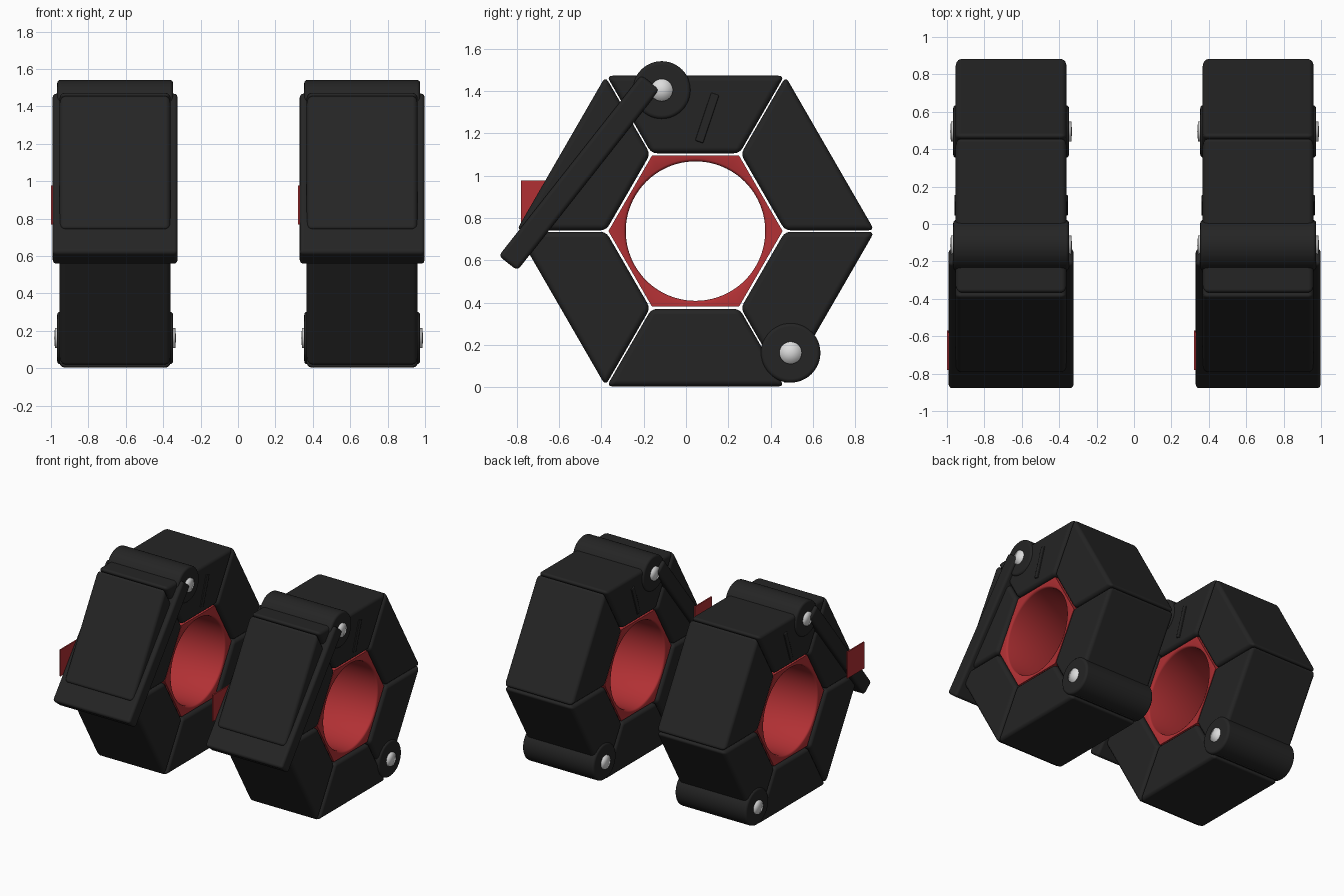
import bpy, bmesh, math
from mathutils import Vector

if "Cube" in bpy.data.objects:
    bpy.data.objects.remove(bpy.data.objects["Cube"])

CY, CZ = 0.045, 0.738          # collar axis in y, z
OUTER, INNER = 0.735, 0.368    # hexagon apothems


def material(name, rgb):
    m = bpy.data.materials.new(name)
    m.diffuse_color = (*rgb, 1)
    m.use_nodes = True
    m.node_tree.nodes["Principled BSDF"].inputs["Base Color"].default_value = m.diffuse_color
    return m


BLACK = material("matte_black", (0.018, 0.018, 0.018))
RED = material("liner_red", (0.44, 0.03, 0.034))
SILVER = material("pin_silver", (0.72, 0.72, 0.72))


def finish(bm, name, mat, x, bevel=0.0, segments=3, angle=35):
    bmesh.ops.recalc_face_normals(bm, faces=bm.faces[:])
    me = bpy.data.meshes.new(name)
    bm.to_mesh(me)
    bm.free()
    me.materials.append(mat)
    ob = bpy.data.objects.new(name, me)
    ob.location.x = x
    bpy.context.collection.objects.link(ob)
    for p in me.polygons:
        p.use_smooth = True
    if angle < 180:
        me.set_sharp_from_angle(angle=math.radians(angle))
    if bevel:
        mod = ob.modifiers.new("rounded_edges", 'BEVEL')
        mod.width = bevel
        mod.segments = segments
        mod.limit_method = 'ANGLE'
        mod.angle_limit = math.radians(40)
        mod.harden_normals = True
    return ob


def prism(name, points, x0, x1, mat, x, **kw):
    """Extrude a (y, z) outline along x."""
    bm = bmesh.new()
    a = [bm.verts.new((x0, p[0], p[1])) for p in points]
    b = [bm.verts.new((x1, p[0], p[1])) for p in points]
    bm.faces.new(a)
    bm.faces.new(b[::-1])
    n = len(points)
    for i in range(n):
        bm.faces.new((a[i], a[(i + 1) % n], b[(i + 1) % n], b[i]))
    return finish(bm, name, mat, x, **kw)


def bar(name, start, end, thick, x0, x1, mat, x, **kw):
    """Rectangular bar between two (y, z) points."""
    s, e = Vector(start), Vector(end)
    d = (e - s).normalized()
    n = Vector((-d.y, d.x)) * thick / 2
    return prism(name, [s + n, e + n, e - n, s - n], x0, x1, mat, x, **kw)


def disc(y, z, r, n):
    return [(y + r * math.cos(math.tau * i / n), z + r * math.sin(math.tau * i / n))
            for i in range(n)]


def pin(name, y, z, r, half, x):
    """Rod with softly shaded domed ends."""
    bm = bmesh.new()
    rings = [[bm.verts.new((s * half, *p)) for p in disc(y, z, r, 32)] for s in (-1, 1)]
    tips = [bm.verts.new((s * (half + 0.004), y, z)) for s in (-1, 1)]
    for i in range(32):
        j = (i + 1) % 32
        bm.faces.new((rings[0][i], rings[0][j], rings[1][j], rings[1][i]))
        for ring, tip in zip(rings, tips):
            bm.faces.new((ring[i], ring[j], tip))
    finish(bm, name, SILVER, x, angle=180)


def liner(x, half=0.28, bore=0.33, apothem=0.357, n=96):
    """Hexagonal sleeve with a round, soft-edged bore."""
    bm = bmesh.new()
    profile = [(None, -half), (None, half), (bore + 0.012, half), (bore + 0.004, half - 0.004),
               (bore, half - 0.015), (bore, 0.015 - half), (bore + 0.004, 0.004 - half),
               (bore + 0.012, -half)]
    rings = []
    for r, px in profile:
        ring = []
        for i in range(n):
            t = math.tau * i / n
            off = (t % (math.pi / 3)) - math.pi / 6
            rad = r or apothem / math.cos(off)
            ring.append(bm.verts.new((px, CY + rad * math.cos(t), CZ + rad * math.sin(t))))
        rings.append(ring)
    for k, a in enumerate(rings):
        b = rings[(k + 1) % len(rings)]
        for i in range(n):
            j = (i + 1) % n
            bm.faces.new((a[i], a[j], b[j], b[i]))
    finish(bm, "red_liner", RED, x, angle=50)


def segment(k, x, half=0.297, gap=0.004):
    """One trapezoid block of the hexagonal ring."""
    t = math.radians(30 + 60 * k)
    out = Vector((math.cos(t), math.sin(t)))
    side = Vector((-out.y, out.x))
    c = Vector((CY, CZ))
    pts = []
    for ap, sign in ((INNER, -1), (OUTER, -1), (OUTER, 1), (INNER, 1)):
        w = ap * math.tan(math.pi / 6) - gap
        pts.append(c + out * ap + side * sign * w)
    prism(f"ring_segment_{k + 1}", pts, -half, half, BLACK, x, bevel=0.028)


def collar(x):
    for k in range(6):
        segment(k, x)
    liner(x)
    # clamp lever lying across the front upper block
    bar("clamp_lever", (-0.842, 0.586), (-0.168, 1.442), 0.112, -0.334, 0.334,
        BLACK, x, bevel=0.02)
    # hinge barrels with their pins
    for name, y, z, r in (("lever_hinge", -0.115, 1.405, 0.137),
                          ("ring_hinge", 0.495, 0.162, 0.141)):
        prism(name, disc(y, z, r, 48), -0.31, 0.31, BLACK, x, bevel=0.018)
        pin(name + "_pin", y, z, 0.053, 0.322, x)
    # raised ribs on both cheeks of the top block
    for s in (-1, 1):
        x0, x1 = sorted((s * 0.28, s * 0.304))
        bar("grip_rib", (0.062, 1.16), (0.138, 1.387), 0.04, x0, x1, BLACK, x,
            bevel=0.006, segments=2)
    # red pull tab
    prism("pull_tab", [(-0.78, 0.77), (-0.57, 0.77), (-0.57, 0.977), (-0.78, 0.977)],
          -0.343, -0.333, RED, x)


for cx in (-0.657, 0.664):
    collar(cx)
